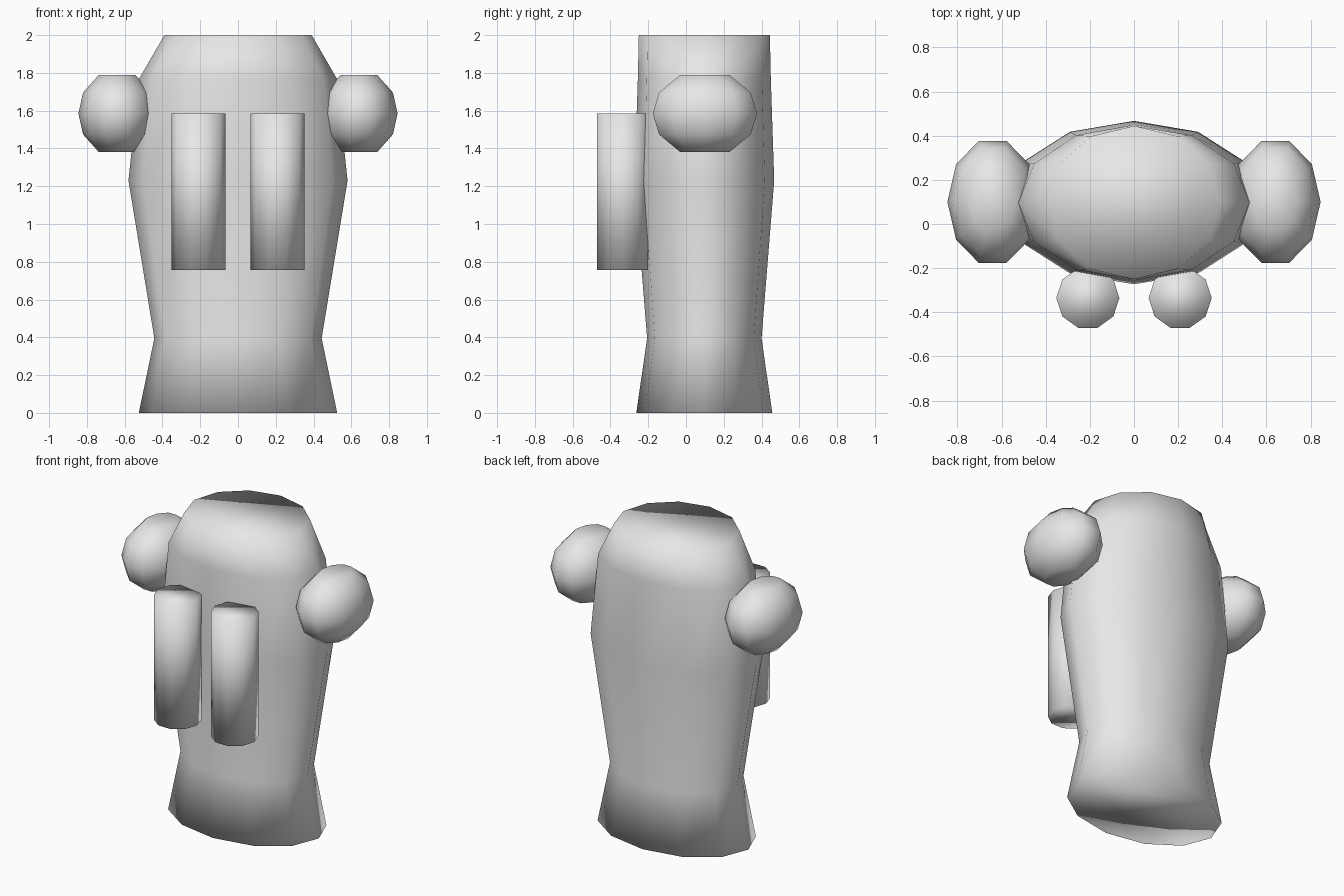
import bpy
import bmesh
from math import cos, sin, tau

cube = bpy.data.objects.get("Cube")
if cube:
    bpy.data.objects.remove(cube, do_unlink=True)

# Single plain grey for every part
grey = bpy.data.materials.new("plain_grey")
grey.use_nodes = True
grey.diffuse_color = (0.8, 0.8, 0.8, 1)
grey.node_tree.nodes["Principled BSDF"].inputs["Base Color"].default_value = (0.8, 0.8, 0.8, 1)


def loft(name, centre, sides, rings):
    """Closed, smooth-shaded stack of elliptical rings: (height, radius x, radius y)."""
    bm = bmesh.new()
    loops = []
    for z, rx, ry in rings:
        angles = [tau * i / sides for i in range(sides)]
        loops.append([bm.verts.new((rx * cos(a), ry * sin(a), z)) for a in angles])
    for low, high in zip(loops, loops[1:]):
        for i in range(sides):
            j = (i + 1) % sides
            bm.faces.new((low[i], low[j], high[j], high[i]))
    bm.faces.new(loops[0][::-1])
    bm.faces.new(loops[-1])
    for face in bm.faces:
        face.smooth = True
    mesh = bpy.data.meshes.new(name)
    bm.to_mesh(mesh)
    bm.free()
    mesh.materials.append(grey)
    obj = bpy.data.objects.new(name, mesh)
    obj.location = centre
    bpy.context.collection.objects.link(obj)
    return obj


# Torso: flared hem, narrow waist, wide chest, tapered shoulders
loft("torso", (0, 0.097, 0), 12, [
    (0, 0.525, 0.36),
    (0.395, 0.443, 0.303),
    (1.23, 0.58, 0.37),
    (1.77, 0.523, 0.352),
    (2.0, 0.39, 0.347),
])

# Rounded shoulder pad profile: (height, width) from bottom to top
pad_profile = [(-1, 0.47), (-0.54, 0.88), (0, 1), (0.54, 0.88), (1, 0.47)]

for side, sign in (("left", 1), ("right", -1)):
    loft(side + "_shoulder_pad", (sign * 0.64, 0.1, 1.585), 10,
         [(h * 0.205, w * 0.205, w * 0.29) for h, w in pad_profile])
    loft(side + "_chest_tube", (sign * 0.209, -0.335, 0), 10,
         [(0.757, 0.143, 0.142), (1.585, 0.143, 0.142)])
